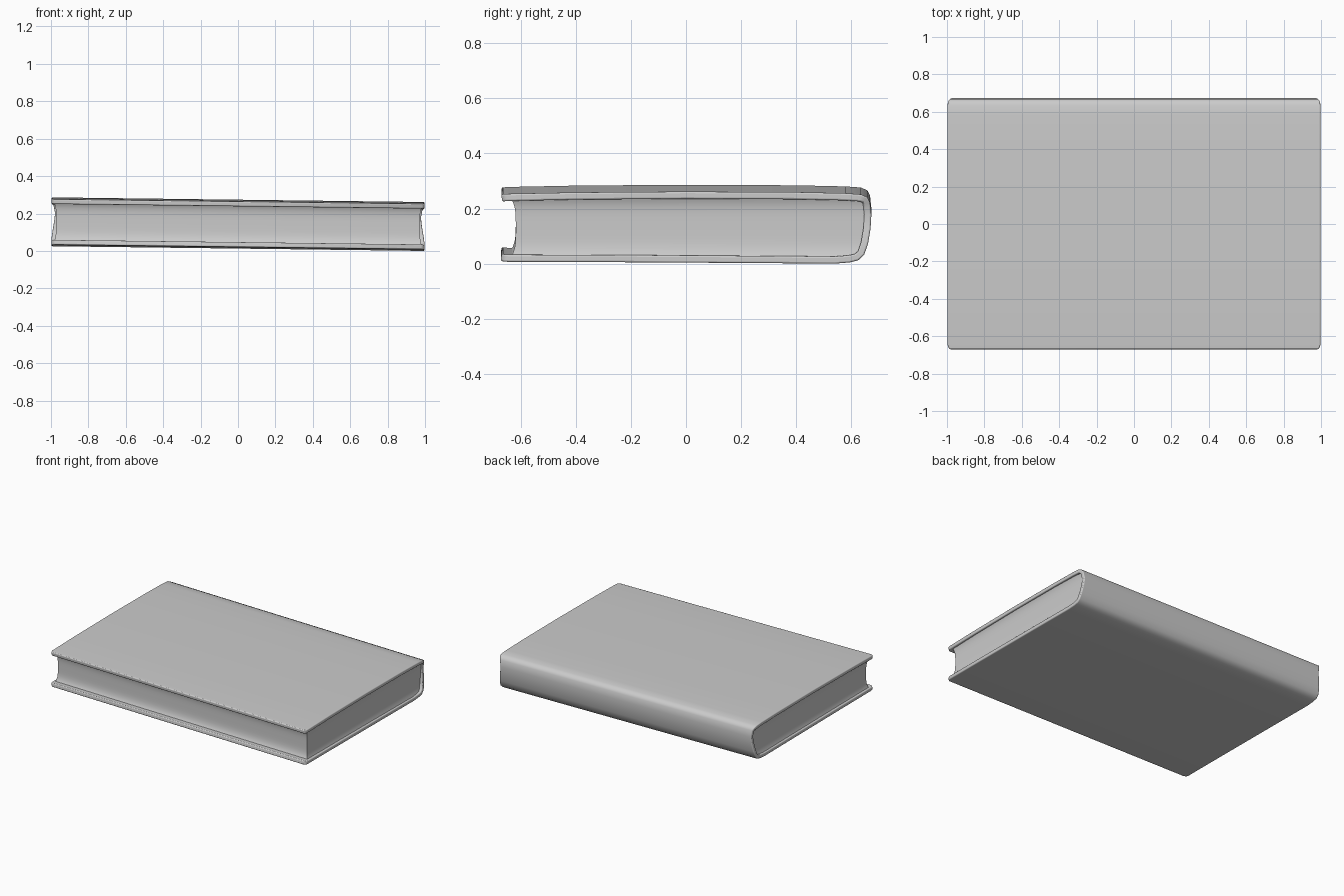
import bpy, bmesh, math
from mathutils import Vector

if "Cube" in bpy.data.objects:
    bpy.data.objects.remove(bpy.data.objects["Cube"])

TILT = 0.0125      # the whole book leans down slightly toward +x
THICK = 0.026      # cover board thickness


def finish(name, bm, bevel):
    for v in bm.verts:
        v.co.z -= TILT * v.co.x
    bmesh.ops.recalc_face_normals(bm, faces=bm.faces)
    mesh = bpy.data.meshes.new(name)
    bm.to_mesh(mesh)
    bm.free()
    obj = bpy.data.objects.new(name, mesh)
    bpy.context.collection.objects.link(obj)
    if bevel:
        mod = obj.modifiers.new("soft_edges", "BEVEL")
        mod.width = bevel
        mod.segments = 3
        mod.limit_method = 'ANGLE'
        mod.angle_limit = math.radians(50)
    bpy.context.view_layer.objects.active = obj
    obj.select_set(True)
    bpy.ops.object.shade_smooth_by_angle(angle=math.radians(50))
    obj.select_set(False)
    return obj


def half_length(y):
    # rounded plan corners at the fore edge and the spine
    r = 0.03
    d = max(0, -0.645 - y, y - 0.645)
    return 0.997 - (r - math.sqrt(max(r * r - d * d, 0)))


# cover: outer C-shaped profile (y, z), from top lip round the spine to bottom lip
outer = [(-0.670, 0.264), (-0.658, 0.265), (-0.645, 0.266), (-0.4, 0.271),
         (0, 0.274), (0.4, 0.272), (0.58, 0.268), (0.635, 0.264), (0.658, 0.254),
         (0.668, 0.235), (0.673, 0.19), (0.670, 0.14), (0.661, 0.085),
         (0.647, 0.045), (0.626, 0.025), (0.595, 0.017), (0.54, 0.0125),
         (0.2, 0.015), (-0.3, 0.018), (-0.645, 0.019), (-0.659, 0.020),
         (-0.673, 0.022)]
pts = [Vector(p) for p in outer]
inner = []
for i, p in enumerate(pts):
    t = (pts[min(i + 1, len(pts) - 1)] - pts[max(i - 1, 0)]).normalized()
    inner.append(p + Vector((t.y, -t.x)) * THICK)

bm = bmesh.new()
rings = []
for p, q in zip(pts, inner):
    h = half_length(p.x)
    rings.append([bm.verts.new((sx * h, c.x, c.y))
                  for sx, c in ((-1, p), (1, p), (1, q), (-1, q))])
for a, b in zip(rings, rings[1:]):
    for k in range(4):
        n = (k + 1) % 4
        bm.faces.new((a[k], a[n], b[n], b[k]))
bm.faces.new(rings[0])
bm.faces.new(rings[-1])
finish("cover", bm, 0.008)

# page block: stacked outlines whose fore edge and ends curve inward
bm = bmesh.new()
rings = []
STEPS = 12
for i in range(STEPS + 1):
    s = 2 * i / STEPS - 1
    flare = abs(s) ** 4
    x = 0.972 + 0.016 * flare
    y0 = -0.618 - 0.022 * flare
    z = 0.143 + 0.112 * s
    y1 = 0.655 - 0.03 * max(0, -s) ** 2 - 0.012 * s ** 4
    rings.append([bm.verts.new(c + (z,)) for c in
                  ((-x, y0), (x, y0), (x, y1), (-x, y1))])
for a, b in zip(rings, rings[1:]):
    for k in range(4):
        n = (k + 1) % 4
        bm.faces.new((a[k], a[n], b[n], b[k]))
bm.faces.new(rings[0])
bm.faces.new(rings[-1])
finish("page_block", bm, 0)
